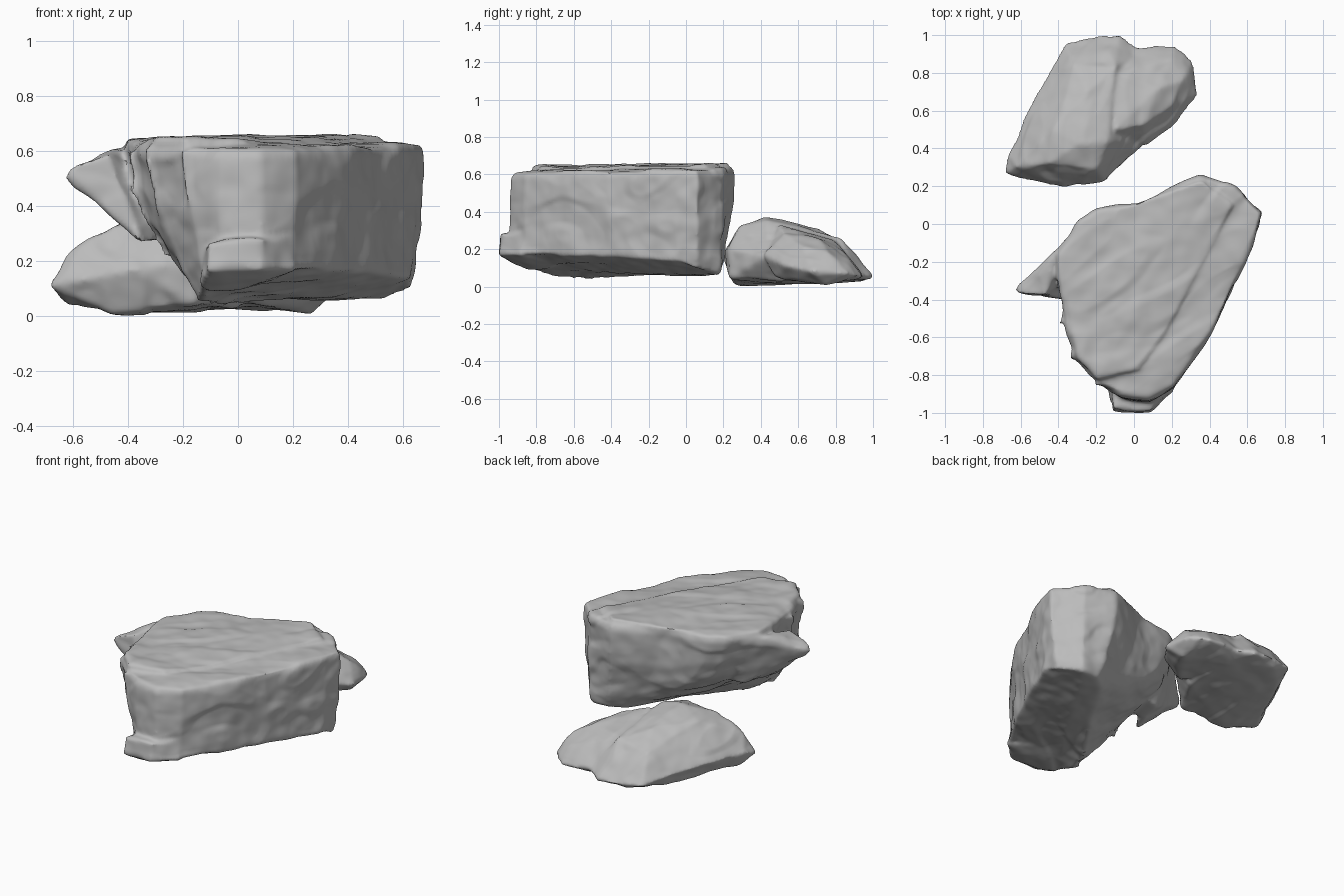
import bpy, bmesh
from mathutils import Vector, noise

cube = bpy.data.objects.get("Cube")
if cube:
    bpy.data.objects.remove(cube, do_unlink=True)

stone = bpy.data.materials.new("pale grey stone")
stone.use_nodes = True
colour = (0.5, 0.5, 0.5, 1)
stone.diffuse_color = colour
stone.node_tree.nodes["Principled BSDF"].inputs["Base Color"].default_value = colour


def add_hull(bm, points):
    """Add the convex hull of some corner points as a solid chunk."""
    part = bmesh.new()
    for p in points:
        part.verts.new(p)
    bmesh.ops.convex_hull(part, input=part.verts)
    loose = [v for v in part.verts if not v.link_faces]
    bmesh.ops.delete(part, geom=loose, context='VERTS')
    bmesh.ops.recalc_face_normals(part, faces=part.faces)
    mesh = bpy.data.meshes.new("chunk")
    part.to_mesh(mesh)
    part.free()
    bm.from_mesh(mesh)
    bpy.data.meshes.remove(mesh)


def add_loft(bm, rings):
    """Skin a stack of equal rings and close both ends."""
    loops = [[bm.verts.new(p) for p in ring] for ring in rings]
    n = len(loops[0])
    faces = [bm.faces.new(loops[0]), bm.faces.new(loops[-1])]
    for a, b in zip(loops, loops[1:]):
        for i in range(n):
            j = (i + 1) % n
            faces.append(bm.faces.new((a[i], a[j], b[j], b[i])))
    bmesh.ops.recalc_face_normals(bm, faces=faces)


def weather(co, grain, seed):
    """Height of the broken stone surface at a point."""
    p = co + Vector((seed, seed, seed))
    along = p.dot(grain)
    across = p - grain * along
    lump = noise.noise(p * 4) * 0.01
    # streaks stretched along the grain, broken into sharp little steps
    streak = noise.noise(across * 7 + grain * along * 2.5)
    step = 0.009 * max(-0.5, min(0.5, streak * 3))
    chips = 0.005 * noise.noise(p * 13)
    return lump + step + chips


def carve(name, bm, grain, seed):
    """Fuse the chunks into one skin, then weather it."""
    mesh = bpy.data.meshes.new(name)
    bm.to_mesh(mesh)
    bm.free()
    rock = bpy.data.objects.new(name, mesh)
    bpy.context.collection.objects.link(rock)
    fuse = rock.modifiers.new("fuse", 'REMESH')
    fuse.mode = 'VOXEL'
    fuse.voxel_size = 0.012
    graph = bpy.context.evaluated_depsgraph_get()
    skin = bpy.data.meshes.new_from_object(rock.evaluated_get(graph))
    rock.modifiers.clear()
    rock.data = skin
    bpy.data.meshes.remove(mesh)
    skin.name = name

    bm = bmesh.new()
    bm.from_mesh(skin)
    for _ in range(2):
        bmesh.ops.smooth_vert(bm, verts=bm.verts, factor=0.5, use_axis_x=True,
                              use_axis_y=True, use_axis_z=True)
    bm.normal_update()
    grain = Vector(grain).normalized()
    moved = [v.co + v.normal * weather(v.co, grain, seed) for v in bm.verts]
    for v, co in zip(bm.verts, moved):
        v.co = co
        v.co.z = max(v.co.z, 0)
    bm.to_mesh(skin)
    bm.free()
    skin.materials.clear()
    skin.materials.append(stone)
    bpy.ops.object.select_all(action='DESELECT')
    rock.select_set(True)
    bpy.context.view_layer.objects.active = rock
    bpy.ops.object.shade_smooth_by_angle(angle=0.8)


# Large rock: top edge x, y then bottom edge x, y, z.
# The bottom narrows to a straight keel on the right side.
edges = [
    (.35, .26, .42, .18, .07), (.54, .2, .54, .18, .07), (.68, .06, .63, .06, .1),
    (.65, -.05, .63, -.05, .14), (.49, -.42, .47, -.42, .17), (.37, -.63, .36, -.63, .17),
    (.21, -.86, .21, -.88, .17), (.08, -.93, .1, -.95, .17), (-.06, -.91, -.07, -.94, .15),
    (-.18, -.85, -.12, -.85, .09), (-.3, -.71, -.13, -.7, .05), (-.37, -.53, -.08, -.55, .045),
    (-.4, -.35, .05, -.35, .06), (-.41, -.16, .17, -.18, .065), (-.29, .02, .25, -.04, .065),
    (-.2, .08, .3, .04, .065), (.08, .13, .35, .12, .065),
]
core = Vector((.15, -.3, 0))


def top_height(x, y):
    """The top leans down to the front and left."""
    return .632 + .03 * y - .02 * x


def ring(t, inset=0, lift=0):
    """Outline of the large rock, from top (0) to bottom (1)."""
    out = []
    for tx, ty, bx, by, bz in edges:
        f = t ** 2.3
        p = Vector((tx + (bx - tx) * f, ty + (by - ty) * f, 0)).lerp(core, inset)
        high = top_height(tx, ty)
        p.z = high + (bz - high) * t + lift
        out.append(p)
    return out


bm = bmesh.new()
add_loft(bm, [ring(0, .15, .01), ring(0, .02, .005), ring(.05, -.005), ring(.3),
              ring(.5), ring(.65), ring(.8), ring(.92), ring(1, .01)])
# overhanging spur on the right side
add_hull(bm, [(-.63, -.35, .5), (-.62, -.37, .54), (-.61, -.32, .52), (-.5, -.27, .59),
              (-.42, -.15, .61), (-.47, -.38, .59), (-.3, -.02, .59), (-.48, -.38, .4),
              (-.48, -.27, .4), (-.35, -.4, .27), (-.3, -.15, .28), (-.1, -.1, .3)])
# broken ledge at the front foot
add_hull(bm, [(-.11, -.99, .17), (-.11, -.98, .27), (.09, -1, .17), (.09, -.99, .28),
              (.21, -.89, .17), (.2, -.87, .29), (-.14, -.85, .1), (-.13, -.85, .24),
              (-.15, -.65, .05), (.1, -.7, .12), (.1, -.8, .3)])
# jagged splinters down the front right side, tapering to the foot
for x, y, low, high in ((-.37, -.5, .2, .6), (-.3, -.68, .15, .61), (-.18, -.83, .15, .6)):
    add_hull(bm, [(x - .03, y - .03, high), (x - .01, y + .06, high), (x + .13, y, high),
                  (x - .02, y - .03, high - .15), (x + .1, y, low), (x + .18, y + .04, low)])
# raised layer along the top, highest at the back
rim = [(-.37, -.3, .64), (-.3, -.7, .645), (-.19, -.82, .645), (.02, -.76, .635), (.16, -.58, .635),
       (.3, -.25, .64), (.52, .1, .65), (.36, .23, .665), (.2, .17, .66), (-.15, .06, .645)]
add_hull(bm, rim + [(x, y, z - .06) for x, y, z in rim])
carve("large_rock", bm, (.8, .5, 0), 3.1)

# Small rock: main mass
bm = bmesh.new()
add_hull(bm, [(-.68, .27, .11), (-.67, .36, .14), (-.57, .6, .13), (-.46, .8, .11),
              (-.36, .96, .07), (-.2, 1, .06), (-.08, 1, .05), (.04, .92, .06),
              (-.15, .23, .2), (-.38, .2, .17), (-.57, .24, .13), (.06, .44, .16),
              (-.2, .29, .32), (-.3, .42, .37), (-.14, .44, .35), (-.43, .5, .33),
              (-.45, .32, .33), (-.25, .7, .32), (-.1, .83, .26), (-.32, .84, .23),
              (-.62, .3, .23), (-.46, .27, .01), (-.15, .24, .05), (-.62, .36, .05),
              (-.5, .6, .04), (-.4, .8, .03), (-.25, .95, .03), (0, .85, .03), (0, .5, .03)])
# lower lobe beside it
add_hull(bm, [(.02, .93, .07), (.22, .95, .05), (.31, .86, .07), (.33, .68, .08),
              (.23, .54, .11), (.06, .42, .17), (.05, .52, .29), (.13, .72, .26),
              (.2, .62, .22), (.26, .76, .19), (.2, .87, .15), (-.1, .5, .33), (-.1, .8, .25),
              (.27, .75, .01), (.2, .9, .03), (.05, .48, .05), (.2, .6, .04), (-.1, .85, .03)])
carve("small_rock", bm, (.25, 1, -.3), 7.4)
